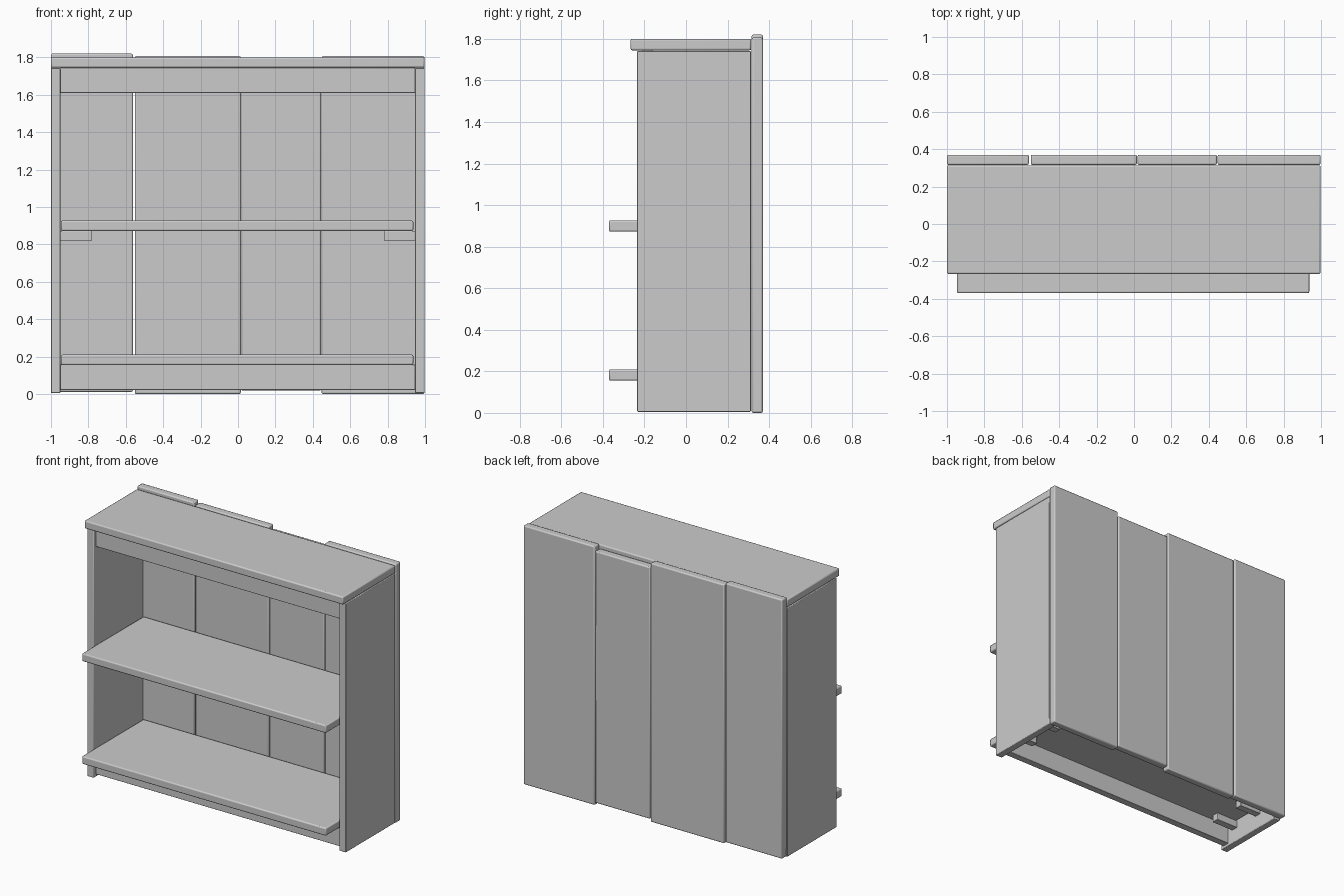
import bpy

cube = bpy.data.objects.get("Cube")
if cube:
    bpy.data.objects.remove(cube, do_unlink=True)

wood = bpy.data.materials.new("plain grey")
wood.use_nodes = True
GREY = (0.6, 0.6, 0.6, 1)
wood.diffuse_color = GREY
wood.node_tree.nodes["Principled BSDF"].inputs["Base Color"].default_value = GREY


def board(name, x, y, z, bevel=0.008):
    """Bevelled board spanning the given (low, high) ranges."""
    spans = (x, y, z)
    bpy.ops.mesh.primitive_cube_add(size=1, location=[(a + b) / 2 for a, b in spans])
    ob = bpy.context.object
    ob.name = name
    ob.scale = [b - a for a, b in spans]
    bpy.ops.object.transform_apply(location=False, rotation=False, scale=True)
    ob.data.materials.append(wood)
    if bevel:
        mod = ob.modifiers.new("soft edges", "BEVEL")
        mod.width = bevel
        mod.segments = 2
    bpy.ops.object.shade_smooth_by_angle()
    return ob


# Carcass: sides and top
board("right_side", (-1, -0.95), (-0.235, 0.312), (0.005, 1.742), 0.004)
board("left_side", (0.947, 0.997), (-0.235, 0.312), (0.005, 1.742), 0.004)
board("top_board", (-1, 0.997), (-0.267, 0.314), (1.745, 1.8))

# Shelves that jut out in front, each on a pair of cleats
for name, low in (("lower", 0.155), ("middle", 0.872)):
    board(name + "_shelf", (-0.947, 0.937), (-0.37, 0.31), (low, low + 0.055))
    for side, x in (("right", (-0.95, -0.78)), ("left", (0.78, 0.947))):
        for place, y in (("front", (-0.12, -0.07)), ("back", (0.12, 0.17))):
            board(f"{name}_{side}_{place}_cleat", x, y, (low - 0.052, low), 0.003)

# Rails under the top and under the lower shelf
board("top_rail", (-0.95, 0.947), (-0.21, -0.16), (1.61, 1.745), 0.003)
board("bottom_rail", (-0.95, 0.947), (-0.21, -0.16), (0.022, 0.157), 0.003)

# Uneven back planks
planks = (
    (-1, -0.562, 0.012, 1.82),
    (-0.552, 0.015, 0, 1.806),
    (0.019, 0.443, 0.018, 1.775),
    (0.447, 0.997, 0, 1.806),
)
for i, (x0, x1, z0, z1) in enumerate(planks, 1):
    board(f"back_plank_{i}", (x0, x1), (0.316, 0.37), (z0, z1))
